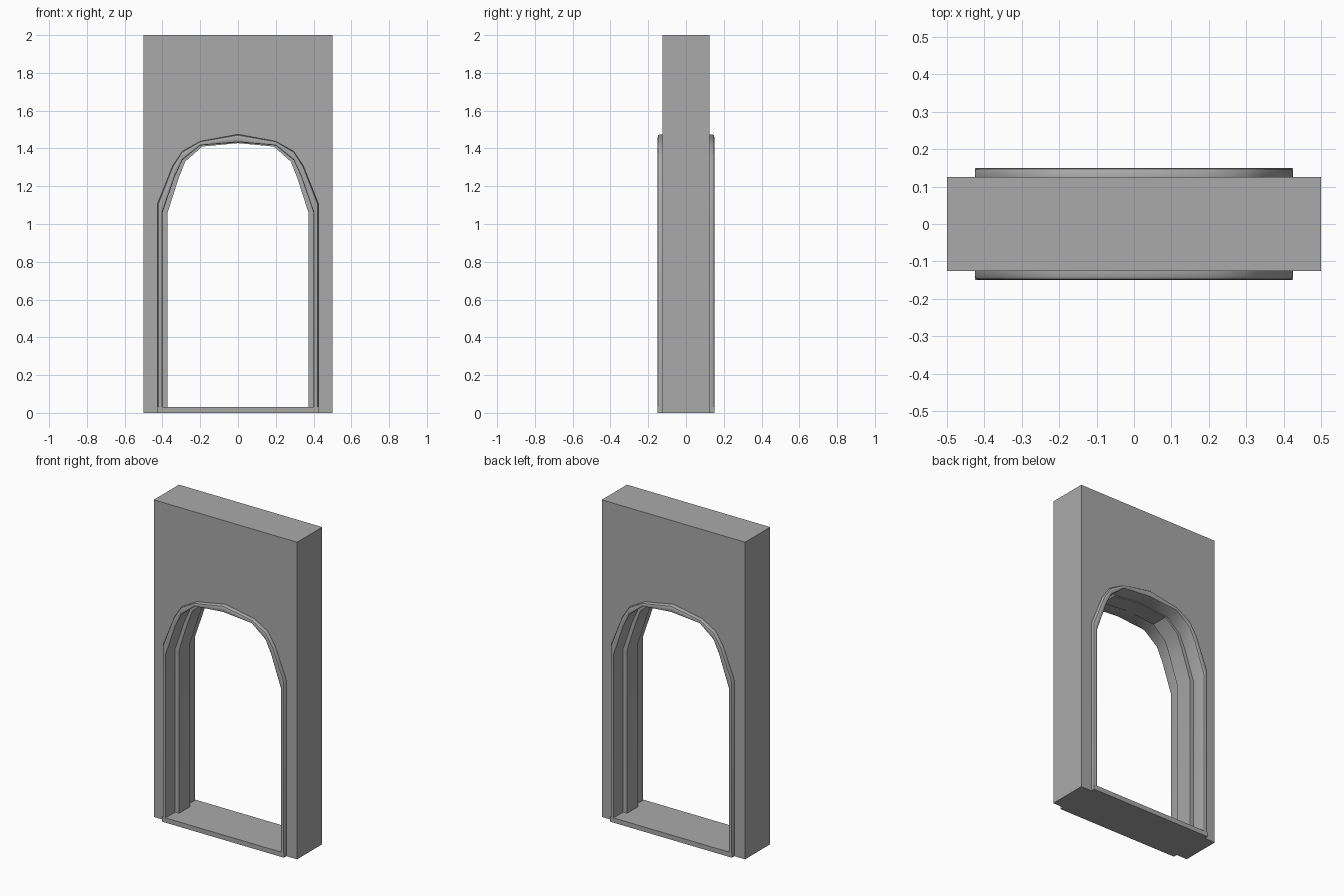
import bpy
import bmesh
from math import radians
from mathutils import Vector

cube = bpy.data.objects.get("Cube")
if cube:
    bpy.data.objects.remove(cube, do_unlink=True)

stone = bpy.data.materials.new("grey stone")
stone.use_nodes = True
GREY = (0.4, 0.4, 0.4, 1)
stone.diffuse_color = GREY
stone.node_tree.nodes["Principled BSDF"].inputs["Base Color"].default_value = GREY

SILL = 0.03
WALL_Y, TRIM_Y, STOP_Y = 0.125, 0.15, 0.055

# Right halves of the arch outlines, from foot to crown
OUTER = [(.425, SILL), (.425, 1.11), (.345, 1.31), (.295, 1.385), (.2, 1.438), (0, 1.475)]
REBATE = [(.4, SILL), (.4, 1.06), (.335, 1.25), (.295, 1.338), (.2, 1.416), (0, 1.432)]
STOP = [(.373, SILL), (.373, 1.06), (.315, 1.24), (.28, 1.33), (.19, 1.41), (0, 1.428)]


def full_arch(half):
    return half + [(-x, z) for x, z in reversed(half[:-1])]


def blend(a, b, t):
    return [tuple(Vector(p).lerp(Vector(q), t)) for p, q in zip(a, b)]


def finish(name, bm, smooth=False):
    bmesh.ops.recalc_face_normals(bm, faces=bm.faces)
    mesh = bpy.data.meshes.new(name)
    bm.to_mesh(mesh)
    bm.free()
    mesh.materials.append(stone)
    obj = bpy.data.objects.new(name, mesh)
    bpy.context.collection.objects.link(obj)
    if smooth:
        bpy.ops.object.select_all(action='DESELECT')
        obj.select_set(True)
        bpy.context.view_layer.objects.active = obj
        bpy.ops.object.shade_smooth_by_angle(angle=radians(35))
    return obj


def prism(name, outline, depth):
    """Extrude an x-z outline from -depth to +depth along y."""
    bm = bmesh.new()
    face = bm.faces.new([bm.verts.new((x, -depth, z)) for x, z in outline])
    moved = bmesh.ops.extrude_face_region(bm, geom=[face])["geom"]
    bmesh.ops.translate(bm, vec=(0, 2 * depth, 0),
                        verts=[v for v in moved if isinstance(v, bmesh.types.BMVert)])
    return finish(name, bm)


# Wall panel with an arched opening running down to the ground
opening = full_arch([(OUTER[0][0], 0)] + OUTER[1:])
prism("wall", [(.5, 0), (.5, 2), (-.5, 2), (-.5, 0)] + opening[::-1], WALL_Y)

# Threshold
w = OUTER[0][0]
prism("sill", [(-w, 0), (w, 0), (w, SILL), (-w, SILL)], TRIM_Y)

# Casing: rounded trim, rebate and central stop, lofted from front to back
front = [(OUTER, -WALL_Y), (OUTER, -TRIM_Y + .01),
         (blend(OUTER, REBATE, .12), -TRIM_Y + .003), (blend(OUTER, REBATE, .35), -TRIM_Y),
         (blend(OUTER, REBATE, .75), -TRIM_Y), (blend(OUTER, REBATE, .93), -TRIM_Y + .003),
         (REBATE, -TRIM_Y + .01), (REBATE, -STOP_Y), (STOP, -STOP_Y)]
section = front + [(ring, -y) for ring, y in reversed(front)]
bm = bmesh.new()
rings = [[bm.verts.new((x, y, z)) for x, z in full_arch(r)] for r, y in section]
for a, b in zip(rings, rings[1:]):
    for i in range(len(a) - 1):
        bm.faces.new((a[i], a[i + 1], b[i + 1], b[i]))
finish("arch_casing", bm, smooth=True)
